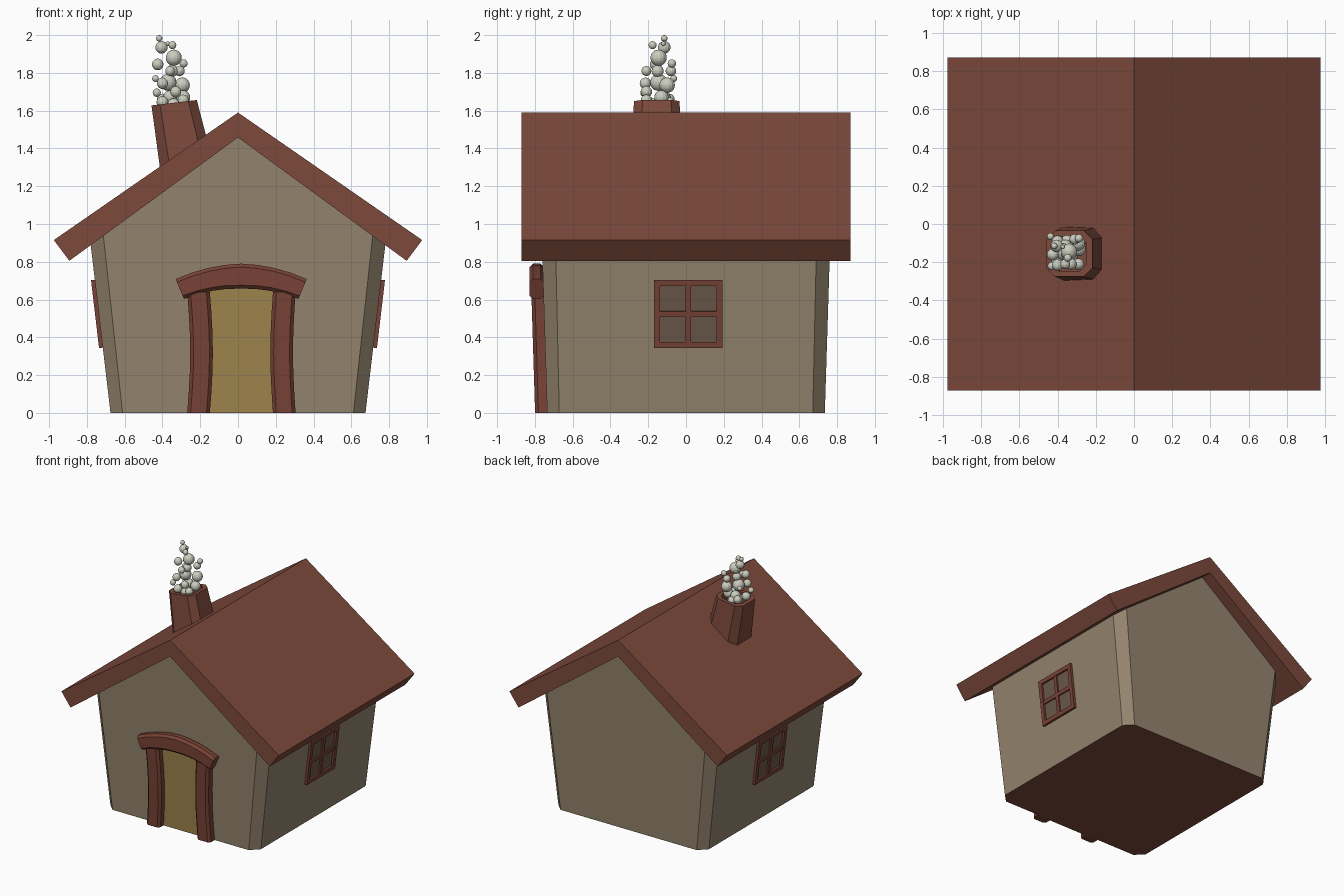
import bpy, bmesh, math
from mathutils import Matrix, Vector

if "Cube" in bpy.data.objects:
    bpy.data.objects.remove(bpy.data.objects["Cube"])


def material(name, r, g, b):
    m = bpy.data.materials.new(name)
    lin = [((c / 255 + 0.055) / 1.055) ** 2.4 for c in (r, g, b)]
    m.diffuse_color = (*lin, 1)
    m.use_nodes = True
    m.node_tree.nodes["Principled BSDF"].inputs["Base Color"].default_value = m.diffuse_color
    return m


WALL = material("beige plaster", 148, 132, 110)
BROWN = material("roof brown", 125, 74, 60)
TRIM = material("red brown wood", 120, 66, 54)
DOOR = material("golden door", 160, 133, 78)
PANE = material("window pane", 106, 89, 74)
SMOKE = material("pale smoke", 204, 206, 192)


def finish(name, bm, *mats):
    bmesh.ops.recalc_face_normals(bm, faces=bm.faces)
    me = bpy.data.meshes.new(name)
    bm.to_mesh(me)
    bm.free()
    for m in mats:
        me.materials.append(m)
    ob = bpy.data.objects.new(name, me)
    bpy.context.collection.objects.link(ob)
    return ob


def loft(rings):
    """Skin a list of point rings and cap both ends."""
    bm = bmesh.new()
    vs = [[bm.verts.new(p) for p in ring] for ring in rings]
    n = len(vs[0])
    for a, b in zip(vs, vs[1:]):
        for i in range(n):
            j = (i + 1) % n
            bm.faces.new((a[i], a[j], b[j], b[i]))
    bm.faces.new(vs[0])
    bm.faces.new(vs[-1])
    return bm


def octagon(hx, hy, c):
    """Rectangle with cut corners."""
    return [(hx, hy - c), (hx - c, hy), (c - hx, hy), (-hx, hy - c),
            (-hx, c - hy), (c - hx, -hy), (hx - c, -hy), (hx, c - hy)]


def wall_y(z):
    return -0.735 - 0.031 * z


# Walls: flared block with cut corners, trimmed to the roof slopes
bm = loft([[(x, y, 0) for x, y in octagon(0.675, 0.735, 0.064)],
           [(x, y, 1.5) for x, y in octagon(0.852, 0.782, 0.078)]])
for s in (1, -1):
    cut = bmesh.ops.bisect_plane(bm, geom=bm.verts[:] + bm.edges[:] + bm.faces[:],
                                 plane_co=(0, 0, 1.465), plane_no=(s * 0.733, 0, 1),
                                 clear_outer=True)
    edges = [e for e in cut["geom_cut"] if isinstance(e, bmesh.types.BMEdge)]
    bmesh.ops.holes_fill(bm, edges=edges, sides=0)
for f in bm.faces:
    if f.calc_center_median().z < 0.001:
        f.material_index = 1
finish("walls", bm, WALL, BROWN)

# Roof: chevron profile run from front to back
profile = [(-0.975, 0.915), (0, 1.59), (0.975, 0.915),
           (0.893, 0.805), (0, 1.458), (-0.893, 0.805)]
finish("roof", loft([[(x, y, z) for x, z in profile] for y in (-0.87, 0.87)]), BROWN)

# Chimney: leaning, tapered, with a hollow top
def chimney_ring(cx, hx, hy, c, z, tilt):
    return [(cx + x, -0.155 + y, z + tilt * x) for x, y in octagon(hx, hy, c)]


finish("chimney", loft([chimney_ring(-0.25, 0.15, 0.15, 0.055, 1.2, 0),
                        chimney_ring(-0.338, 0.12, 0.12, 0.045, 1.642, 0.12),
                        chimney_ring(-0.338, 0.09, 0.09, 0.034, 1.642, 0.12),
                        chimney_ring(-0.33, 0.09, 0.09, 0.034, 1.56, 0.12)]), BROWN)

# Smoke puffs: x, y, z, radius
puffs = [(-.417, -.115, 1.983, .017), (-.347, -.177, 1.947, .021), (-.405, -.115, 1.935, .033),
         (-.34, -.145, 1.88, .043), (-.372, -.12, 1.955, .012), (-.425, -.16, 1.845, .031),
         (-.288, -.075, 1.85, .022), (-.36, -.21, 1.81, .026), (-.31, -.08, 1.81, .028),
         (-.437, -.065, 1.77, .018), (-.37, -.145, 1.75, .045), (-.295, -.1, 1.735, .041),
         (-.40, -.215, 1.745, .03), (-.43, -.22, 1.695, .022), (-.33, -.21, 1.70, .03),
         (-.29, -.13, 1.67, .038), (-.36, -.12, 1.67, .038), (-.40, -.2, 1.645, .032),
         (-.29, -.21, 1.655, .03), (-.35, -.09, 1.64, .032), (-.40, -.09, 1.66, .03),
         (-.35, -.15, 1.81, .032), (-.34, -.17, 1.62, .045)]
bm = bmesh.new()
for x, y, z, r in puffs:
    bmesh.ops.create_uvsphere(bm, u_segments=14, v_segments=10, radius=r,
                              matrix=Matrix.Translation((x, y, z)))
finish("smoke", bm, SMOKE)

# Door panel: thin plate against the sloping front wall
finish("door", loft([[(x, wall_y(z) + dy, z) for x, z in
                      ((-0.18, 0), (0.21, 0), (0.21, 0.67), (-0.18, 0.67))]
                     for dy in (-0.006, 0.002)]), DOOR)

# Door posts: both bowed towards the doorway
for name, cx, bow in (("left_door_post", -0.209, 0.016), ("right_door_post", 0.245, -0.014)):
    rings = []
    for i in range(7):
        z = 0.64 * i / 6
        x0 = cx + bow * math.sin(math.pi * i / 6)
        rings.append([(x0 + x, wall_y(z) - 0.022 + y, z) for x, y in octagon(0.06, 0.042, 0.018)])
    finish(name, loft(rings), TRIM)

# Door lintel: arched beam with cut edges
rings = []
for i in range(9):
    t = -1 + i / 4
    slope = -2 * 0.068 * t / 0.325
    n = Vector((-slope, 0, 1)).normalized()
    p = Vector((0.017 + 0.325 * t, -0.79, 0.724 - 0.068 * t * t))
    h = 0.066 - 0.009 * abs(t)
    rings.append([p + n * u + Vector((0, v, 0)) for u, v in octagon(h, 0.038, 0.018)])
finish("door_lintel", loft(rings), TRIM)

# Side windows: framed plates leaning with the walls
LEAN = math.atan(0.118)
for name, turn in (("right", 0), ("left", math.pi)):
    place = (Matrix.Rotation(turn, 4, "Z") @ Matrix.Translation((0.737, 0.012, 0.525))
             @ Matrix.Rotation(LEAN, 4, "Y"))

    def box(bm, y, z, w, h, x0, x1):
        m = place @ Matrix.Translation(((x0 + x1) / 2, y, z)) @ Matrix.Diagonal((x1 - x0, w, h, 1))
        bmesh.ops.create_cube(bm, size=1, matrix=m)

    bm = bmesh.new()
    for s in (-1, 1):
        box(bm, s * 0.165, 0, 0.032, 0.362, -0.02, 0.02)
        box(bm, 0, s * 0.165, 0.30, 0.032, -0.02, 0.02)
    box(bm, 0, 0, 0.03, 0.30, -0.02, 0.016)
    box(bm, 0, 0, 0.30, 0.03, -0.02, 0.0155)
    finish(name + "_window_frame", bm, TRIM)
    bm = bmesh.new()
    box(bm, 0, 0, 0.31, 0.31, -0.004, 0.004)
    finish(name + "_window_panes", bm, PANE)
